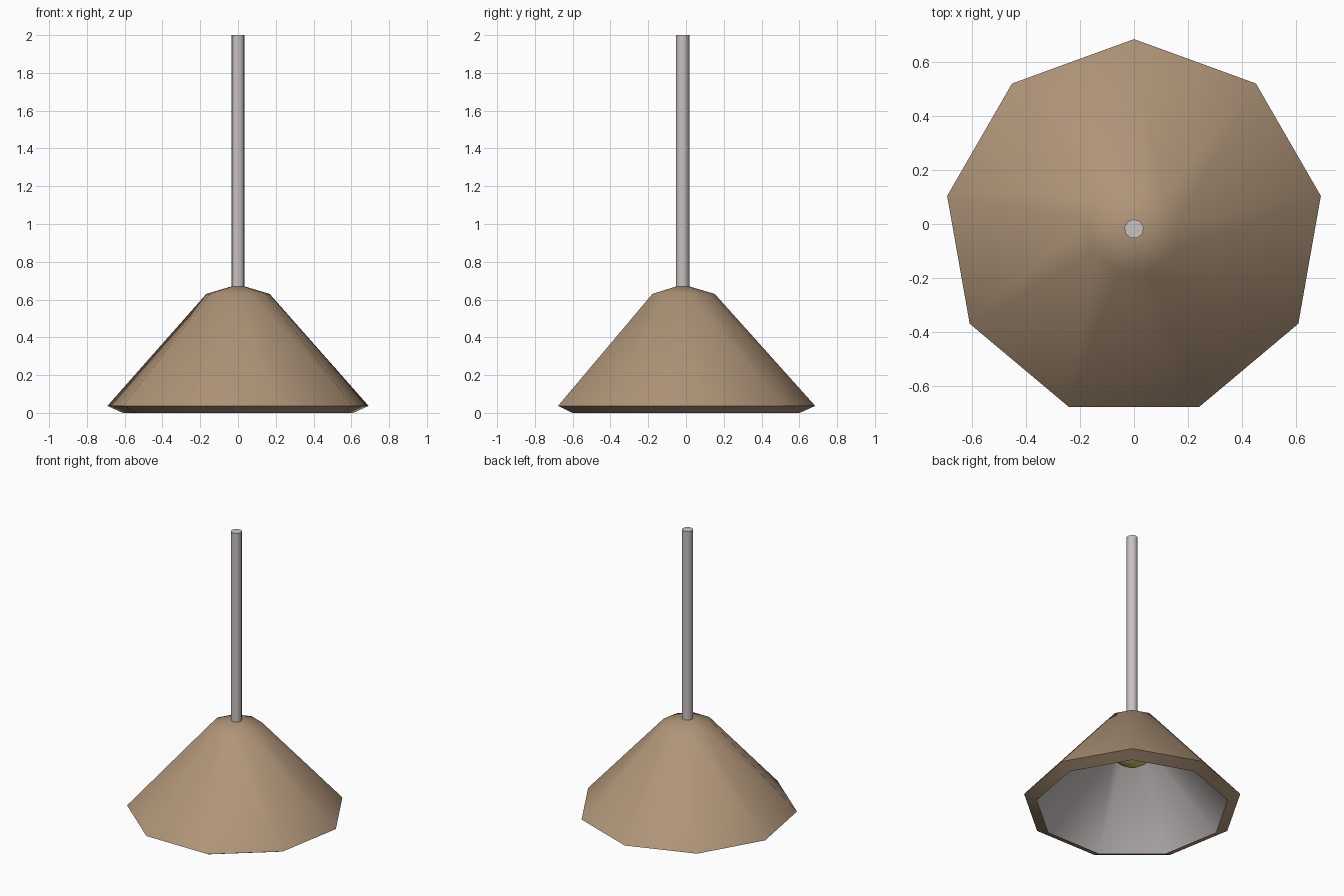
import bpy, bmesh, math

if "Cube" in bpy.data.objects:
    bpy.data.objects.remove(bpy.data.objects["Cube"])

CY = -0.018  # axis of the lamp
N = 9


def material(name, rgb):
    m = bpy.data.materials.new(name)
    m.diffuse_color = (*rgb, 1)
    m.use_nodes = True
    m.node_tree.nodes["Principled BSDF"].inputs["Base Color"].default_value = m.diffuse_color
    return m


brown = material("brown shade", (0.43, 0.30, 0.19))
grey = material("pale grey", (0.58, 0.54, 0.53))
yellow = material("bulb yellow", (0.60, 0.60, 0.15))


def finish(obj, angle):
    bpy.ops.object.select_all(action='DESELECT')
    obj.select_set(True)
    bpy.context.view_layer.objects.active = obj
    bpy.ops.object.shade_smooth_by_angle(angle=math.radians(angle))


def lathe(name, profile, mats, bands, angle=45):
    """Spin (radius, z) points into N sides, one vertex towards +y; radius 0 closes to a point."""
    bm = bmesh.new()
    rings = []
    for r, z in profile:
        if r == 0:
            rings.append([bm.verts.new((0, CY, z))] * N)
        else:
            rings.append([bm.verts.new((r * math.cos(a), CY + r * math.sin(a), z))
                          for a in (math.pi / 2 + math.tau * i / N for i in range(N))])
    for k, (lo, hi) in enumerate(zip(rings, rings[1:])):
        for i in range(N):
            j = (i + 1) % N
            corners = list(dict.fromkeys((lo[i], lo[j], hi[j], hi[i])))
            bm.faces.new(corners).material_index = bands[k]
    bmesh.ops.recalc_face_normals(bm, faces=bm.faces)
    mesh = bpy.data.meshes.new(name)
    bm.to_mesh(mesh)
    bm.free()
    for m in mats:
        mesh.materials.append(m)
    obj = bpy.data.objects.new(name, mesh)
    bpy.context.collection.objects.link(obj)
    finish(obj, angle)
    return obj


# thick shade: brown outside and rim, grey lining
lathe("lamp_shade",
      [(0, 0.68), (0.17, 0.63), (0.702, 0.037), (0.62, 0), (0.12, 0.57), (0, 0.60)],
      [brown, grey], [0, 0, 0, 1, 1], angle=42)

# hanging rod
lathe("hanging_rod", [(0, 0.66), (0.036, 0.66), (0.036, 2.0), (0, 2.0)], [grey], [0, 0, 0])

# bulb inside the shade
bpy.ops.mesh.primitive_uv_sphere_add(segments=12, ring_count=8, radius=0.15, location=(0, CY, 0.47))
bulb = bpy.context.object
bulb.name = "light_bulb"
bulb.data.materials.append(yellow)
finish(bulb, 45)
